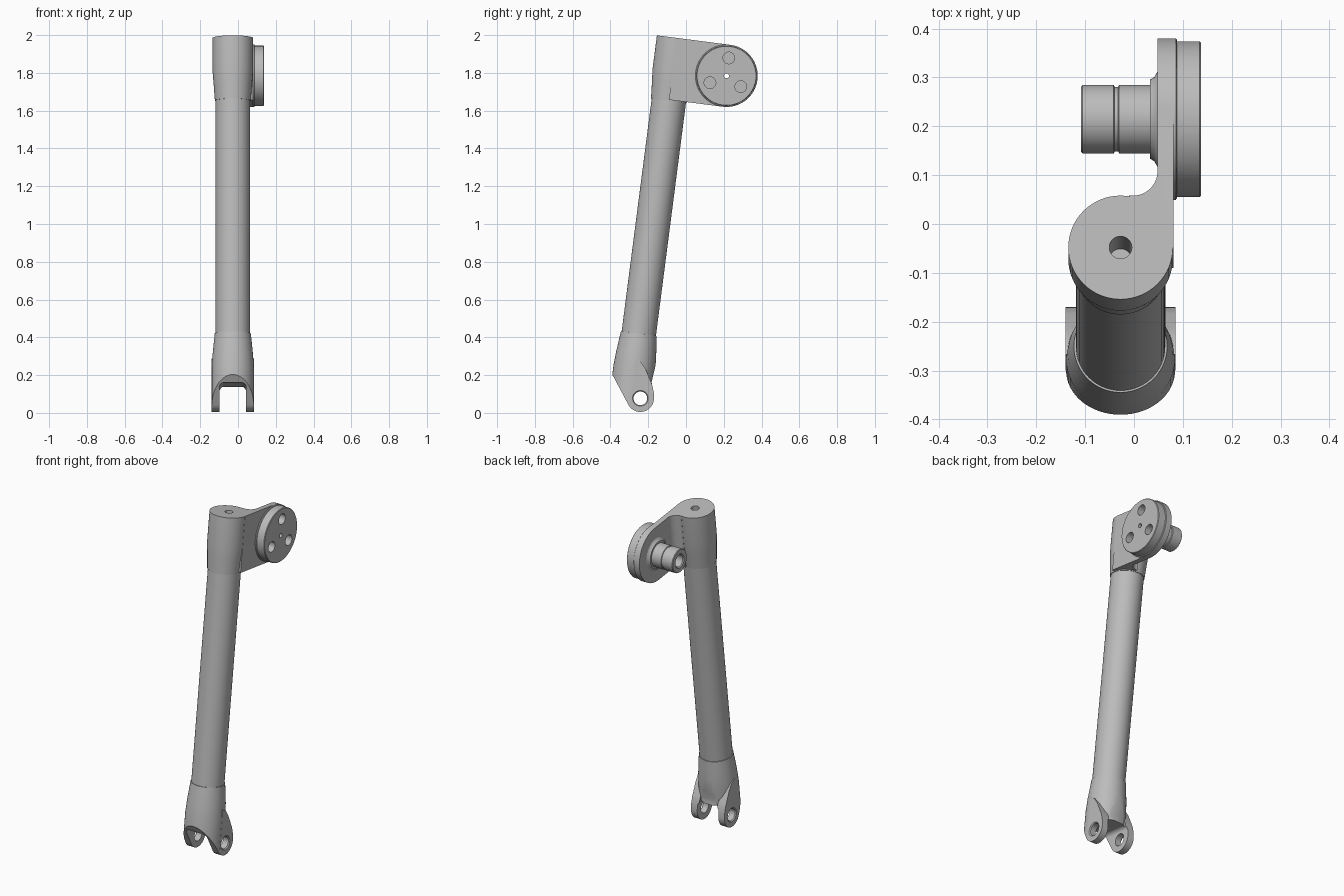
import bpy, bmesh
from math import sin, cos, pi, radians, atan
from mathutils import Matrix, Vector

cube = bpy.data.objects.get("Cube")
if cube:
    bpy.data.objects.remove(cube)

metal = bpy.data.materials.new("grey metal")
metal.use_nodes = True
GREY = (0.5, 0.5, 0.5, 1)
metal.diffuse_color = GREY
metal.node_tree.nodes["Principled BSDF"].inputs["Base Color"].default_value = GREY

# The leg is built upright with its top at the origin, then leaned as a whole
LEAN = Matrix.Translation((-0.0275, -0.048, 1.985)) @ Matrix.Rotation(-atan(0.129), 4, 'X')
HUB = (0, 0.286, -0.165)
PIVOT = (0, 0.052, -1.917)
parts = []


def finish(name, bm):
    bmesh.ops.remove_doubles(bm, verts=bm.verts, dist=1e-5)
    bmesh.ops.recalc_face_normals(bm, faces=bm.faces)
    mesh = bpy.data.meshes.new(name)
    bm.to_mesh(mesh)
    bm.free()
    mesh.materials.append(metal)
    obj = bpy.data.objects.new(name, mesh)
    bpy.context.collection.objects.link(obj)
    return obj


def lathe(name, profile, centre=(0, 0, 0), along_x=False, steps=64):
    """Turn (radius, height) points about z, or about x."""
    bm = bmesh.new()
    verts = [bm.verts.new((r, 0, h)) for r, h in profile]
    edges = [bm.edges.new(pair) for pair in zip(verts, verts[1:])]
    bmesh.ops.spin(bm, geom=verts + edges, cent=(0, 0, 0), axis=(0, 0, 1),
                   angle=2 * pi, steps=steps)
    if along_x:
        bm.transform(Matrix.Rotation(pi / 2, 4, 'Y'))
    bm.transform(Matrix.Translation(centre))
    return finish(name, bm)


def prism(name, points, axis, start, end):
    """Extrude a 2D outline along x, y or z."""
    place = {'x': lambda a, b: (start, a, b), 'y': lambda a, b: (a, start, b),
             'z': lambda a, b: (a, b, start)}[axis]
    bm = bmesh.new()
    face = bm.faces.new([bm.verts.new(place(a, b)) for a, b in points])
    out = bmesh.ops.extrude_face_region(bm, geom=[face])
    shift = Vector([end - start if c == axis else 0 for c in 'xyz'])
    bmesh.ops.translate(bm, vec=shift,
                        verts=[v for v in out['geom'] if isinstance(v, bmesh.types.BMVert)])
    return finish(name, bm)


def arc(cx, cy, r, start, end, n=16):
    angles = [radians(start + (end - start) * i / n) for i in range(n + 1)]
    return [(cx + r * cos(a), cy + r * sin(a)) for a in angles]


def combine(obj, other, operation, keep=False):
    mod = obj.modifiers.new("combine", 'BOOLEAN')
    mod.object, mod.operation, mod.solver = other, operation, 'EXACT'
    with bpy.context.temp_override(object=obj, active_object=obj):
        bpy.ops.object.modifier_apply(modifier=mod.name)
    if not keep:
        bpy.data.objects.remove(other)


# Main tube
parts.append(lathe("leg_tube", [(0, -0.3), (0.0915, -0.3), (0.0915, -1.62), (0, -1.62)]))

# Top knuckle: bored boss with a side web that ends round the hub
knuckle = lathe("top_knuckle", [(0, -0.2), (0.023, -0.2), (0.023, 0), (0.107, 0), (0.107, -0.18),
                                (0.102, -0.24), (0.095, -0.335), (0, -0.335)])
outline = [(0.06, 0), (0.03, 0.08)] + arc(0.0255, 0.157, 0.05, -99, 0)
outline += [(0.0755, 0.46), (0.108, 0.46), (0.108, 0)]
web = prism("web", outline, 'z', 0, -0.33)
stadium = [(-0.2, 0), (-0.2, -0.33)] + arc(HUB[1], HUB[2], 0.165, -90, 90, 32)
combine(web, prism("web_end", stadium, 'x', -0.3, 0.3), 'INTERSECT')
combine(knuckle, web, 'UNION')

# Hub pad, disc and stepped axle
pad = lathe("hub_pad", [(0, 0.1), (0.164, 0.1), (0.165, 0.108), (0.165, 0.113),
                        (0.162, 0.1155), (0, 0.1155)], HUB, True)
disc = lathe("hub_disc", [(0, 0.112), (0.159, 0.112), (0.159, 0.162),
                          (0.156, 0.165), (0, 0.165)], HUB, True)
axle = lathe("axle", [(0, -0.02), (0.036, -0.02), (0.036, -0.075), (0.042, -0.0805),
                      (0.067, -0.0805), (0.07, -0.0775), (0.07, -0.014), (0.066, -0.012),
                      (0.066, -0.005), (0.07, -0.003), (0.07, 0.0605), (0.081, 0.0605),
                      (0.086, 0.069), (0.098, 0.0758), (0.098, 0.08), (0, 0.08)], HUB, True)

# Three blind holes in the disc, and a pin hole right through the hub
for angle in (90, 210, 330):
    spot = (0, HUB[1] + 0.095 * cos(radians(angle)), HUB[2] + 0.095 * sin(radians(angle)))
    hole = lathe("hole", [(0, 0.125), (0.031, 0.125), (0.031, 0.2), (0, 0.2)], spot, True, 32)
    combine(disc, hole, 'DIFFERENCE')
pin = lathe("pin", [(0, -0.2), (0.013, -0.2), (0.013, 0.2), (0, 0.2)], HUB, True, 24)
for obj in (knuckle, pad, disc, axle):
    combine(obj, pin, 'DIFFERENCE', keep=True)
    parts.append(obj)
bpy.data.objects.remove(pin)

# Bottom fork: flared socket with two ears
fork = lathe("bottom_fork", [(0, -1.575), (0.0955, -1.578), (0.1, -1.62), (0.107, -1.69),
                             (0.1115, -1.76), (0.1115, -2.05), (0, -2.05)])
ear = [(0, -1.71), (0.028, -1.722), (0.06, -1.76), (0.1, -1.83), (0.14, -1.9), (0.14, -2.05), (0, -2.05)]
for side in (-1, 1):
    combine(fork, prism("ear", ear, 'x', side * 0.06, side * 0.1125), 'UNION')

# Trim the fork to its side outline, then cut the slot and the pivot hole
trim = [(-0.13, -1.5), (-0.13, -1.784), (-0.112, -1.81)]
trim += arc(PIVOT[1], PIVOT[2], 0.072, 215, 368, 32)
trim += [(0.118, -1.875), (0.1, -1.825), (0.113, -1.7), (0.113, -1.5)]
combine(fork, prism("trim", trim, 'x', -0.3, 0.3), 'INTERSECT')
slot = [(-0.071, -2.2), (0.071, -2.2)] + arc(0.046, -1.875, 0.025, 0, 90, 8)
slot += arc(-0.046, -1.875, 0.025, 90, 180, 8)
combine(fork, prism("slot", slot, 'y', -0.3, 0.3), 'DIFFERENCE')
bore = [(0, -0.118), (0.047, -0.118), (0.036, -0.107), (0.036, 0.107), (0.047, 0.118), (0, 0.118)]
combine(fork, lathe("bore", bore, PIVOT, True, 48), 'DIFFERENCE')
parts.append(fork)

# Lean everything and smooth the curved faces
bpy.ops.object.select_all(action='DESELECT')
for obj in parts:
    obj.data.transform(LEAN)
    obj.select_set(True)
bpy.context.view_layer.objects.active = parts[0]
bpy.ops.object.shade_smooth_by_angle(angle=radians(30))
